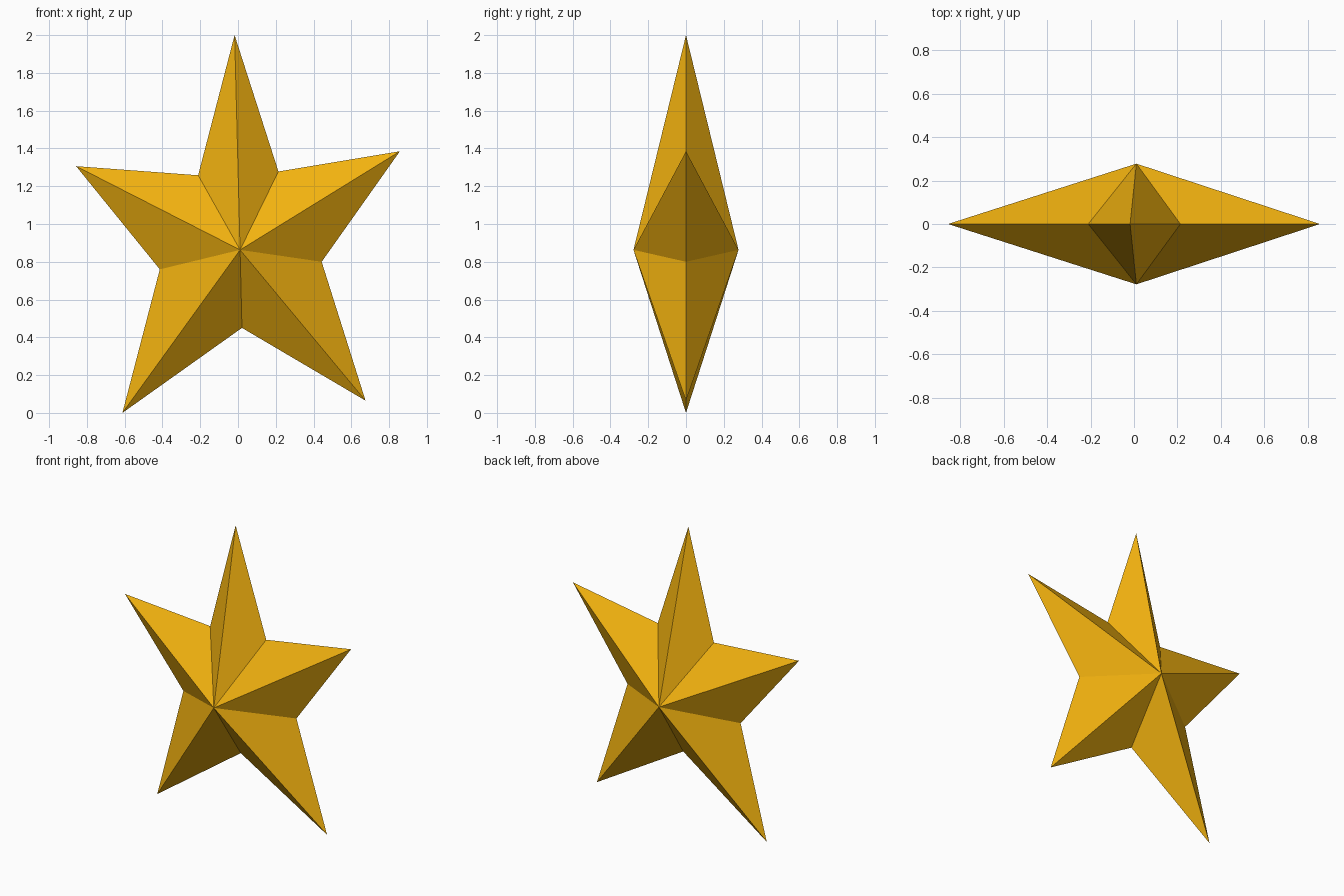
import bpy
import bmesh

if "Cube" in bpy.data.objects:
    bpy.data.objects.remove(bpy.data.objects["Cube"])

# Star outline (x, z), alternating tip and notch, clockwise from the top tip
OUTLINE = [
    (-0.018, 2.00), (0.214, 1.278),
    (0.857, 1.385), (0.443, 0.80),
    (0.675, 0.065), (0.021, 0.45),
    (-0.612, 0.00), (-0.414, 0.76),
    (-0.857, 1.306), (-0.211, 1.258),
]
CENTRE = (0.011, 0.863)
HALF_DEPTH = 0.278

# Faceted star: the outline joined to a front and a back peak
bm = bmesh.new()
rim = [bm.verts.new((x, 0, z)) for x, z in OUTLINE]
for side in (-1, 1):
    peak = bm.verts.new((CENTRE[0], side * HALF_DEPTH, CENTRE[1]))
    for i, v in enumerate(rim):
        bm.faces.new((v, rim[(i + 1) % len(rim)], peak))
bmesh.ops.recalc_face_normals(bm, faces=bm.faces)

mesh = bpy.data.meshes.new("star")
bm.to_mesh(mesh)
bm.free()
star = bpy.data.objects.new("star", mesh)
bpy.context.collection.objects.link(star)

# Gold colour
gold = bpy.data.materials.new("gold")
gold.diffuse_color = (0.9, 0.45, 0.005, 1)
gold.use_nodes = True
gold.node_tree.nodes["Principled BSDF"].inputs["Base Color"].default_value = gold.diffuse_color
mesh.materials.append(gold)
